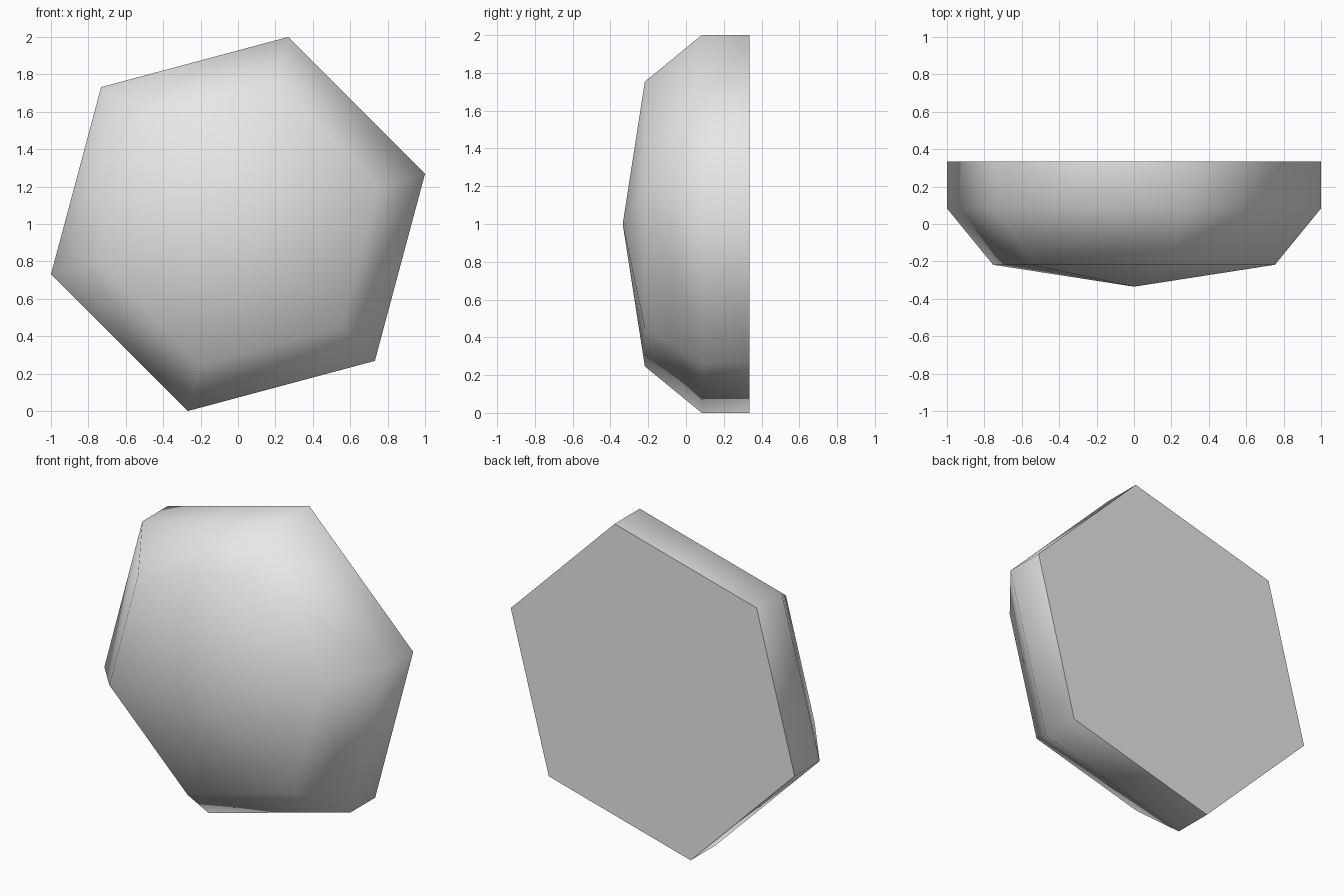
import bpy
import bmesh
import math

cube = bpy.data.objects.get("Cube")
if cube:
    bpy.data.objects.remove(cube, do_unlink=True)

SIDES = 6
TURN = math.radians(15)
# Rings of the shell: (y, radius), from the back rim to the front
RINGS = [(0.335, 1.035), (0.083, 1.035), (-0.218, 0.78)]
TIP_Y = -0.335

# Plain grey material
grey = bpy.data.materials.new("light grey")
grey.use_nodes = True
colour = (0.8, 0.8, 0.8, 1)
grey.diffuse_color = colour
grey.node_tree.nodes["Principled BSDF"].inputs["Base Color"].default_value = colour


def add_ring(bm, y, radius):
    angles = [TURN + math.tau * i / SIDES for i in range(SIDES)]
    return [bm.verts.new((radius * math.cos(a), y, 1 + radius * math.sin(a)))
            for a in angles]


# Six-sided dome with a straight rim, a pointed front and a flat back
bm = bmesh.new()
rings = [add_ring(bm, y, r) for y, r in RINGS]
tip = bm.verts.new((0, TIP_Y, 1))
back = bm.faces.new(rings[0])
for i in range(SIDES):
    j = (i + 1) % SIDES
    for a, b in zip(rings, rings[1:]):
        bm.faces.new((a[i], a[j], b[j], b[i]))
    bm.faces.new((rings[-1][i], rings[-1][j], tip))
bmesh.ops.recalc_face_normals(bm, faces=bm.faces)

# Smooth shell, sharp edge round the flat back
for face in bm.faces:
    face.smooth = face is not back
for edge in back.edges:
    edge.smooth = False

mesh = bpy.data.meshes.new("hexagonal_dome")
bm.to_mesh(mesh)
bm.free()
mesh.materials.append(grey)
dome = bpy.data.objects.new("hexagonal_dome", mesh)
bpy.context.collection.objects.link(dome)
